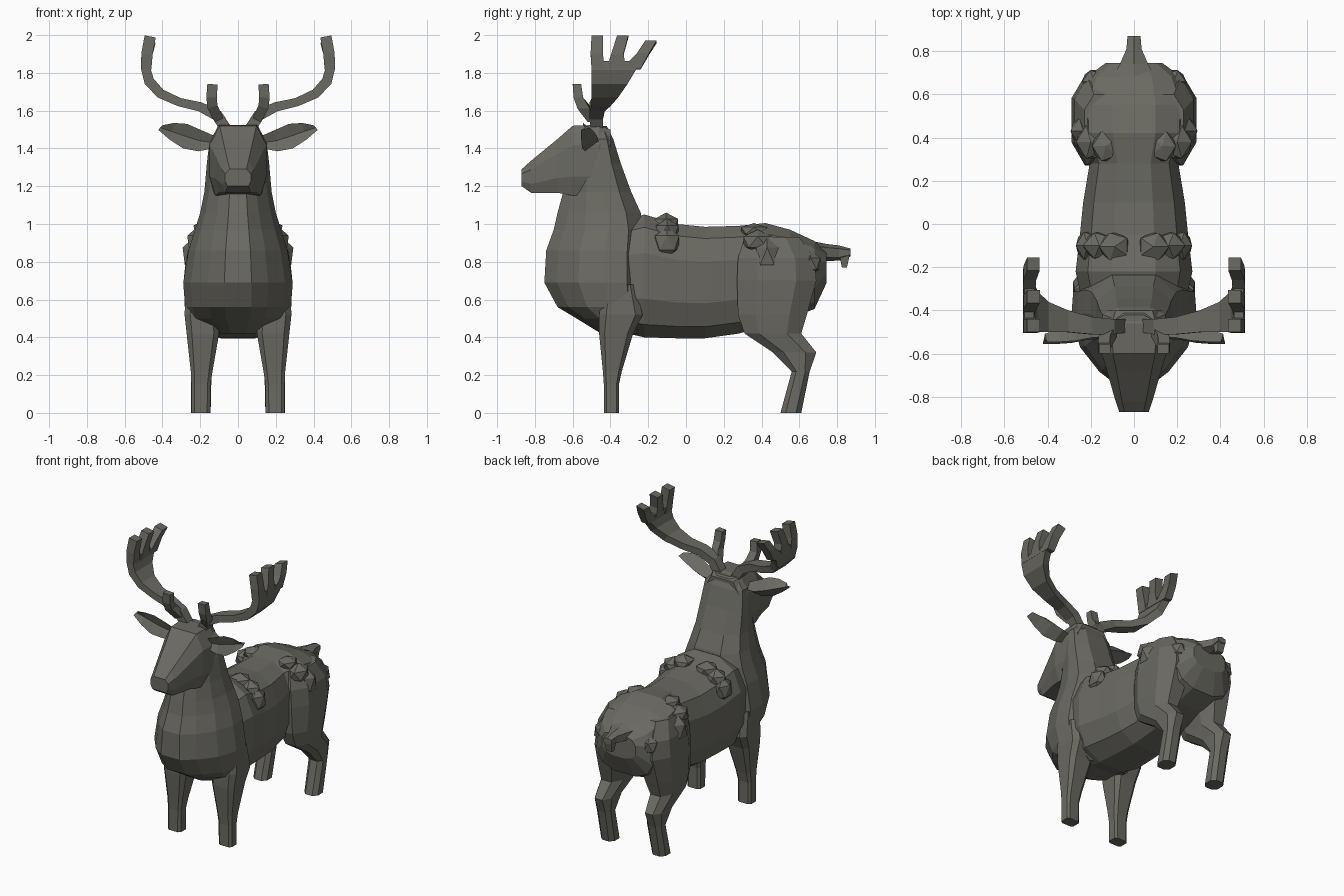
import bpy, bmesh
from math import cos, sin, pi
from mathutils import Vector

if "Cube" in bpy.data.objects:
    bpy.data.objects.remove(bpy.data.objects["Cube"])

hide = bpy.data.materials.new("dark_stone")
hide.diffuse_color = (.145, .142, .122, 1)
hide.use_nodes = True
hide.node_tree.nodes["Principled BSDF"].inputs["Base Color"].default_value = hide.diffuse_color


def loft(name, rings, mirror=False):
    """Skin a list of closed rings, cap both ends, optionally mirror across x."""
    bm = bmesh.new()
    rows = [[bm.verts.new(p) for p in r] for r in rings]
    n = len(rows[0])
    for a, b in zip(rows, rows[1:]):
        for i in range(n):
            bm.faces.new((a[i], a[(i + 1) % n], b[(i + 1) % n], b[i]))
    bm.faces.new(rows[0])
    bm.faces.new(rows[-1])
    bmesh.ops.recalc_face_normals(bm, faces=bm.faces)
    return finish(name, bm, mirror)


def finish(name, bm, mirror):
    me = bpy.data.meshes.new(name)
    bm.to_mesh(me)
    bm.free()
    me.materials.append(hide)
    ob = bpy.data.objects.new(name, me)
    bpy.context.collection.objects.link(ob)
    if mirror:
        ob.modifiers.new("Mirror", "MIRROR").use_mirror_merge = False
    return ob


def outline(n, p):
    """Rounded-box outline filling -1..1."""
    pts = []
    for i in range(n):
        a = 2 * pi * (i + 0.5) / n
        c, s = cos(a), sin(a)
        pts.append((abs(c) ** p * (1 if c > 0 else -1), abs(s) ** p * (1 if s > 0 else -1)))
    m = max(abs(c) for c, s in pts)
    return [(c / m, s / m) for c, s in pts]


def along_y(sections, shape):
    return [[(hw * u, y, (zb + zt) / 2 + v * (zt - zb) / 2) for u, v in shape]
            for y, zb, zt, hw in sections]


def along_z(sections, shape):
    return [[((x0 + x1) / 2 + u * (x1 - x0) / 2, (y0 + y1) / 2 + v * (y1 - y0) / 2, z) for u, v in shape]
            for z, y0, y1, x0, x1 in sections]


def ribbon(name, pts):
    """Four-sided mirrored bar; each point is x, z, y-front, y-back, thickness."""
    rings = []
    for i, (x, z, y0, y1, t) in enumerate(pts):
        a, b = pts[max(i - 1, 0)], pts[min(i + 1, len(pts) - 1)]
        d = Vector((b[0] - a[0], b[1] - a[1])).normalized()
        nx, nz = -d.y * t / 2, d.x * t / 2
        rings.append([(x + nx, y0, z + nz), (x + nx, y1, z + nz),
                      (x - nx, y1, z - nz), (x - nx, y0, z - nz)])
    return loft(name, rings, True)


# Trunk: barrel, waist and rump
loft("trunk", along_y([
    (-.4, .44, 1.0, .23), (-.22, .4, 1.05, .27), (-.05, .395, 1.0, .25), (.1, .395, .985, .235),
    (.28, .42, .99, .205), (.42, .46, 1.005, .265), (.55, .5, .97, .27),
    (.68, .55, .91, .22), (.745, .69, .85, .13)], outline(12, .75)))

# Chest and neck: rings taper towards the front
chest = [(.25, -1), (.55, -.75), (.86, -.32), (1, .2), (.97, .65), (.5, 1)]
chest += [(-u, v) for u, v in reversed(chest)]
loft("chest_and_neck", along_z([(z, y0, y1, -w, w) for z, y0, y1, w in [
    (.42, -.45, -.22, .14), (.5, -.58, -.22, .26), (.56, -.68, -.22, .28), (.69, -.75, -.22, .29),
    (.86, -.74, -.22, .262), (.97, -.7, -.22, .228), (1.06, -.68, -.24, .2), (1.17, -.65, -.29, .178),
    (1.32, -.62, -.345, .165), (1.45, -.58, -.385, .15), (1.52, -.54, -.42, .085)]], chest))

# Head: narrower forehead over wider cheeks
head = [(.65, 1), (1, .45), (1, -.45), (.8, -1)]
head += [(-u, v) for u, v in reversed(head)]
loft("head", along_y([
    (-.87, 1.2, 1.29, .068), (-.82, 1.165, 1.335, .085),
    (-.68, 1.165, 1.45, .125), (-.6, 1.15, 1.52, .15), (-.46, 1.15, 1.525, .157),
    (-.4, 1.2, 1.5, .13)], head))

# Legs
loft("front_leg", along_z([
    (0, -.435, -.355, .147, .247), (.15, -.435, -.355, .145, .247), (.22, -.44, -.34, .135, .25),
    (.42, -.46, -.28, .1, .272), (.52, -.46, -.23, .1, .283), (.68, -.43, -.27, .1, .275)], outline(8, .45)), True)
loft("hind_leg", along_z([
    (0, .5, .61, .145, .25), (.22, .56, .655, .14, .25), (.32, .46, .69, .135, .255),
    (.42, .31, .61, .11, .27), (.52, .275, .64, .08, .28), (.7, .27, .69, .04, .288),
    (.82, .275, .68, .04, .275), (.93, .31, .6, .05, .23)], outline(8, .8)), True)

# Tail with a drooping tip
loft("tail", along_y([
    (.66, .8, .905, .11), (.74, .81, .89, .065), (.81, .81, .882, .035), (.87, .83, .868, .03)], outline(6, .8)))
loft("tail_tip", along_z([(.85, .81, .87, -.03, .03), (.77, .825, .852, -.022, .022)], outline(4, 1)))

# Ears: leaf shape, hollowed on the front
ear = []
for x, z, h, y in [(.12, 1.43, .03, -.5), (.2, 1.44, .055, -.505), (.28, 1.465, .065, -.52),
                   (.35, 1.49, .045, -.525), (.412, 1.51, .012, -.525)]:
    ear.append([(x - .01, y - .02, z + h), (x, y + h * .15 - .01, z),
                (x + .01, y - .03, z - h), (x, y + .01 + h * .6, z)])
loft("ear", ear, True)

# Antlers: a broadening beam, three upper tines and a brow tine
ribbon("antler_beam", [
    (.05, 1.48, -.5, -.44, .06), (.11, 1.575, -.51, -.44, .06), (.2, 1.62, -.51, -.43, .05),
    (.31, 1.645, -.5, -.4, .045), (.41, 1.69, -.5, -.36, .05), (.47, 1.755, -.5, -.31, .055),
    (.488, 1.82, -.5, -.265, .05), (.485, 1.86, -.495, -.25, .045)])
for k, (base0, base1, mid, tip, top) in enumerate([
        (-.5, -.43, -.475, -.47, 1.993), (-.42, -.32, -.365, -.335, 1.993), (-.34, -.24, -.23, -.185, 1.965)]):
    ribbon(f"antler_tine_{k + 1}", [
        (.486, 1.82, base0, base1, .055), (.482, 1.9, mid - .03, mid + .035, .06),
        (.465, top, tip - .03, tip + .03, .06)])
ribbon("brow_tine", [
    (.1, 1.55, -.52, -.46, .05), (.135, 1.62, -.575, -.51, .055),
    (.14, 1.67, -.595, -.545, .055), (.135, 1.74, -.6, -.555, .055)])

# Fur tufts over shoulders and haunches: centre, radii
for k, (c, s) in enumerate([
        ((.09, -.105, 1.0), (.08, .075, .06)), ((.16, -.1, .96), (.085, .07, .07)),
        ((.215, -.1, .9), (.06, .075, .085)), ((.13, .36, .965), (.07, .08, .04)),
        ((.2, .38, .905), (.075, .09, .065)), ((.235, .43, .83), (.065, .07, .1)),
        ((.185, .66, .79), (.06, .06, .07))]):
    bm = bmesh.new()
    bmesh.ops.create_icosphere(bm, subdivisions=1, radius=1)
    bmesh.ops.scale(bm, vec=s, verts=bm.verts)
    bmesh.ops.translate(bm, vec=c, verts=bm.verts)
    finish(f"fur_tuft_{k + 1}", bm, True)
